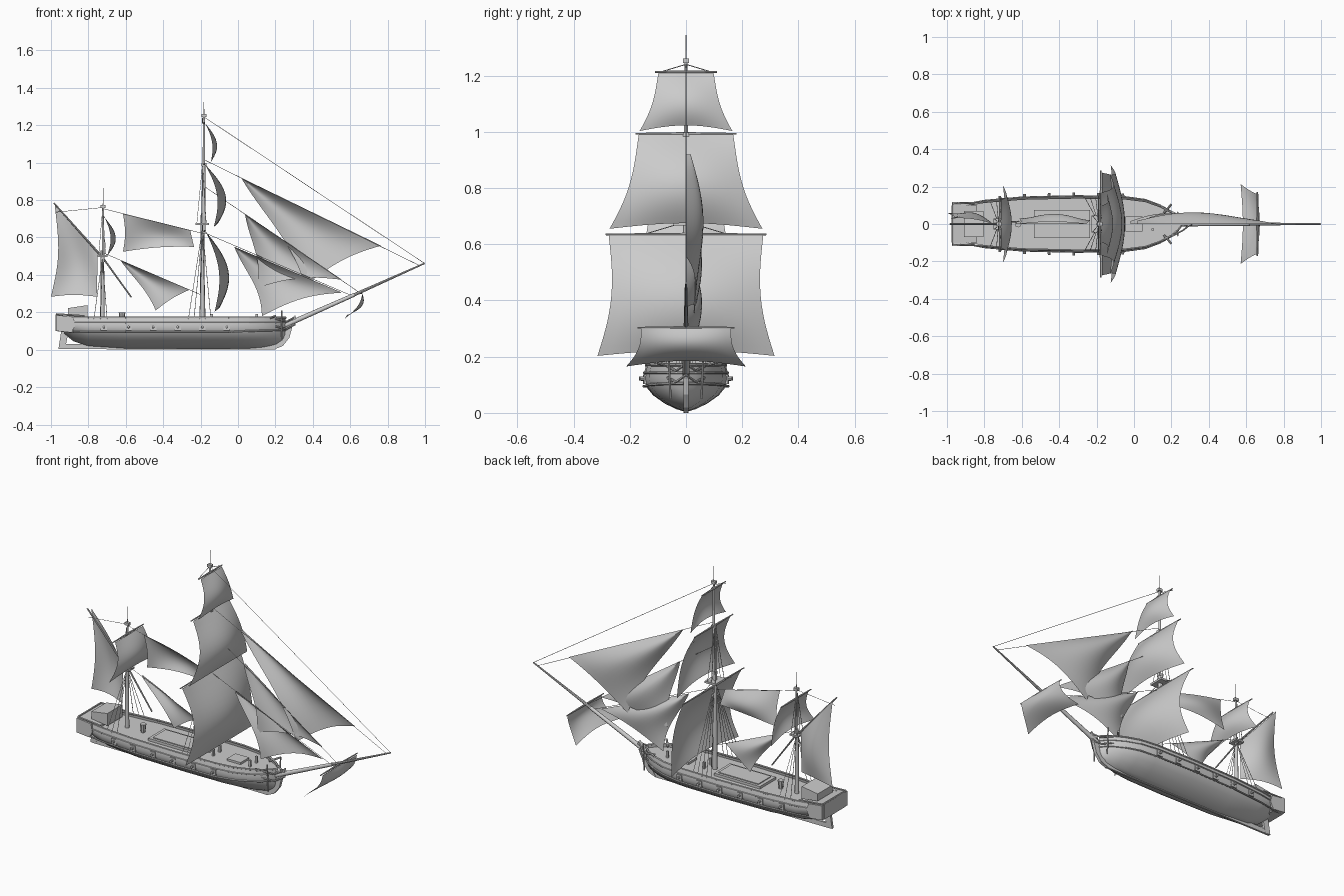
import bpy, bmesh, math
from mathutils import Vector

if "Cube" in bpy.data.objects:
    bpy.data.objects.remove(bpy.data.objects["Cube"])

grey = bpy.data.materials.new("plain_grey")
grey.use_nodes = True
grey.diffuse_color = (0.6, 0.6, 0.6, 1)
grey.node_tree.nodes["Principled BSDF"].inputs["Base Color"].default_value = (0.6, 0.6, 0.6, 1)


def finish(name, bm, smooth=False):
    """Turn a bmesh into an object with clean normals and shading."""
    bmesh.ops.remove_doubles(bm, verts=bm.verts, dist=1e-5)
    bmesh.ops.recalc_face_normals(bm, faces=bm.faces)
    me = bpy.data.meshes.new(name)
    for f in bm.faces:
        f.smooth = smooth
    bm.to_mesh(me)
    bm.free()
    me.materials.append(grey)
    if smooth:
        me.set_sharp_from_angle(angle=math.radians(40))
    ob = bpy.data.objects.new(name, me)
    bpy.context.collection.objects.link(ob)
    return ob


def grid(bm, rows):
    vs = [[bm.verts.new(p) for p in row] for row in rows]
    for a, b in zip(vs, vs[1:]):
        for i in range(len(a) - 1):
            bm.faces.new((a[i], a[i + 1], b[i + 1], b[i]))


def add_spar(bm, a, b, r1, r2, sides):
    a, b = Vector(a), Vector(b)
    rot = (b - a).to_track_quat('Z', 'Y').to_matrix().to_4x4()
    rot.translation = (a + b) / 2
    bmesh.ops.create_cone(bm, cap_ends=True, segments=sides, radius1=r1, radius2=r2,
                          depth=(b - a).length, matrix=rot)


def spars(name, segments, r1, r2=None, sides=8):
    bm = bmesh.new()
    for a, b in segments:
        add_spar(bm, a, b, r1, r1 if r2 is None else r2, sides)
    return finish(name, bm, sides > 4)


def rail(name, paths, r):
    spars(name, [seg for p in paths for seg in zip(p, p[1:])], r, sides=6)


def prism(name, outline, half):
    """Side outline in x and z, extruded across the ship."""
    bm = bmesh.new()
    a, b = [[bm.verts.new((x, s * half, z)) for x, z in outline] for s in (-1, 1)]
    bm.faces.new(a)
    bm.faces.new(b)
    for i in range(len(a)):
        bm.faces.new((a[i - 1], a[i], b[i], b[i - 1]))
    return finish(name, bm)


def boxes(name, centres, size):
    bm = bmesh.new()
    for c in centres:
        res = bmesh.ops.create_cube(bm, size=1)
        bmesh.ops.scale(bm, vec=size, verts=res["verts"])
        bmesh.ops.translate(bm, vec=c, verts=res["verts"])
    return finish(name, bm)


def sail(name, tl, tr, bl, br, belly, hollow=0.1, arch=0.02, square=True, n=14):
    """Curved cloth between four corners."""
    tl, tr, bl, br, belly = map(Vector, (tl, tr, bl, br, belly))
    rows = []
    for j in range(n + 1):
        v = j / n
        sv = math.sin(math.pi * v)
        row = []
        for i in range(n + 1):
            u = i / n
            su = math.sin(math.pi * u)
            if square:
                w = 0.5 + (u - 0.5) * (1 - hollow * sv)
                fill = sv * (0.55 + 0.45 * su) + 0.3 * su * v
            else:
                w = u * (1 - hollow * sv)
                fill = su * (0.3 + 0.7 * sv)
            p = tl.lerp(tr, w).lerp(bl.lerp(br, w), v) + belly * fill
            p.z += arch * su * v ** 3
            row.append(p)
        rows.append(row)
    bm = bmesh.new()
    grid(bm, rows)
    return finish(name, bm, True)


# Hull: stations give x, half width and keel height
stations = [(-0.93, .100, .085), (-0.88, .110, .045), (-0.8, .125, .018), (-0.6, .143, .005),
            (-0.3, .150, .003), (-0.05, .145, .003), (0.06, .130, .005), (0.14, .100, .012),
            (0.2, .066, .025), (0.235, .035, .042), (0.255, .008, .06)]
frame = [(0, 0), (.22, .06), (.5, .18), (.78, .36), (.95, .55), (1, .7), (.99, .85), (.95, 1)]
RAIL, DECK = 0.168, 0.152


def half_width(x):
    for a, b in zip(stations, stations[1:]):
        if a[0] <= x <= b[0]:
            return a[1] + (b[1] - a[1]) * (x - a[0]) / (b[0] - a[0])
    return stations[0][1]


half = [(-fy, fz) for fy, fz in frame[:0:-1]]
bm = bmesh.new()
grid(bm, [[(x, fy * w, zk + (RAIL - zk) * fz) for fy, fz in half + frame] for x, w, zk in stations])
finish("hull", bm, True)

bm = bmesh.new()
grid(bm, [[(x, s * w * 0.96, DECK) for s in (-1, 1)] for x, w, _ in stations])
finish("deck", bm)

# Rails and wales following the hull side
for label, frac, z, r in (("gunwale", .94, RAIL + .003, .006), ("upper_wale", 1, .143, .004),
                          ("lower_wale", 1, .095, .005)):
    rail(label, [[(x, s * w * frac, z + .02 * max(0, x) ** 0.5 * (z < .1)) for x, w, _ in stations]
                 for s in (-1, 1)], r)
prism("keel", [(-.955, .003), (.2, 0), (.22, .03), (-.93, .03)], .006)
prism("rudder", [(-.96, .005), (-.925, .005), (-.905, .10), (-.945, .10)], .007)
prism("stem", [(.19, 0), (.24, .02), (.275, .065), (.29, .12), (.312, .165), (.305, .185),
               (.285, .165), (.25, .13), (.22, .05)], .009)
rail("head_rails", [[(.2, s * .066, z), (.26, s * .035, z - .015), (.305, 0, z + .01)]
                    for s in (-1, 1) for z in (.125, .165)], .005)

# Stern with side galleries and skylight
prism("stern_gallery", [(-.975, .188), (-.975, .1), (-.9, .09), (-.84, .13), (-.84, .165)], .098)
for side, s in (("left", 1), ("right", -1)):
    g = prism(side + "_gallery", [(-.972, .185), (-.972, .1), (-.89, .092), (-.87, .13), (-.88, .175)], .01)
    g.location.y = s * .107
prism("stern_cabin", [(-.91, .18), (-.91, .222), (-.805, .238), (-.805, .165)], .07)
rail("stern_rail", [[(-.82, s * .115, .18), (-.97, s * .108, .19), (-.97, 0, .19)] for s in (-1, 1)], .005)

# Guns and their ports
gun_x = [-.717 + .1315 * i for i in range(6)]
sides = (-1, 1)
spars("guns", [((x, s * (half_width(x) - .03), .12), (x, s * (half_width(x) + .018), .122))
               for x in gun_x for s in sides], .009, .007)
boxes("gun_ports", [(x, s * (half_width(x) - .004), .12) for x in gun_x for s in sides], (.034, .016, .034))

# Deck fittings
boxes("main_hatch", [(-.385, 0, .159)], (.3, .15, .016))
boxes("hatch_cover", [(-.385, 0, .169)], (.26, .12, .006))
boxes("fore_hatch", [(.0, 0, .157)], (.09, .08, .014))
spars("capstan", [((-.62, 0, .15), (-.62, 0, .2))], .012, .018)
boxes("bitts", [(x, s * .03, .17) for x in (-.14, .1) for s in sides], (.012, .012, .04))
spars("catheads", [((.16, s * .06, .165), (.2, s * .105, .18)) for s in sides], .006)
spars("anchors", [((.235, s * .055, .05), (.235, s * .062, .21)) for s in sides], .004)

# Masts, tops and bowsprit
MAIN, MIZ = -.19, -.725
spars("main_lower_mast", [((MAIN, 0, .05), (MAIN, 0, .72))], .014, .010, 12)
spars("main_topmast", [((MAIN + .008, 0, .62), (MAIN + .008, 0, 1.25))], .009, .006, 10)
spars("main_pole", [((MAIN + .008, 0, 1.2), (MAIN + .008, 0, 1.345))], .003, .001, 6)
spars("mizzen_mast", [((MIZ, 0, .05), (MIZ, 0, .53))], .013, .009, 12)
spars("mizzen_topmast", [((MIZ + .004, 0, .47), (MIZ + .004, 0, .77))], .007, .005, 10)
spars("mizzen_pole", [((MIZ + .004, 0, .75), (MIZ + .004, 0, .865))], .003, .001, 6)
boxes("main_top", [(MAIN, 0, .672)], (.072, .09, .012))
boxes("mizzen_top", [(MIZ, 0, .5)], (.055, .06, .01))
boxes("mast_caps", [(MAIN + .004, 0, .72), (MAIN + .008, 0, .99), (MAIN + .008, 0, 1.252),
                    (MIZ + .004, 0, .765)], (.026, .02, .016))
spars("bowsprit", [((.2, 0, .107), (.62, 0, .293))], .014, .010, 10)
spars("jib_boom", [((.6, 0, .284), (.998, 0, .462))], .009, .004, 8)
spars("gaff", [((MIZ - .01, 0, .505), (-.985, 0, .785))], .006, .004)
spars("lowered_spar", [((MIZ, .012, .495), (-.57, .012, .28))], .005, .004)

# Square sails and yards: mast x, top z, bottom z, top half, bottom half, foot x, belly
square_sails = [("main_course", -.172, .632, .203, .275, .315, -.125, .085),
                ("main_topsail", -.175, .99, .655, .168, .272, -.13, .075),
                ("main_topgallant", -.175, 1.21, 1.003, .098, .165, -.145, .04),
                ("mizzen_topsail", -.712, .705, .5, .13, .205, -.7, .045),
                ("spritsail", .665, .3, .165, .16, .213, .57, .04)]
for name, x, zt, zb, wt, wb, xb, belly in square_sails:
    sail(name, (x, -wt, zt), (x, wt, zt), (xb, -wb, zb), (xb, wb, zb), (belly, 0, 0))
    for s in sides:
        spars(name + "_yard_" + ("left" if s > 0 else "right"),
              [((x - .006, 0, zt + .003), (x - .006, s * (wt + .012), zt + .003))], .006, .003)

# Fore-and-aft sails: upper luff, upper leech, lower luff, lower leech, belly
fore_aft = [("outer_jib", (.016, 0, .92), (.016, 0, .92), (.765, 0, .556), (.36, .03, .345), .055, .1),
            ("inner_jib", (.037, 0, .727), (.037, 0, .727), (.556, 0, .374), (.1, .03, .33), .05, .1),
            ("fore_staysail", (-.02, 0, .55), (-.02, 0, .55), (.556, 0, .305), (.128, .03, .18), .05, .1),
            ("upper_staysail", (-.256, 0, .64), (-.615, 0, .727), (-.235, .02, .55), (-.615, .03, .524), .04, .03),
            ("lower_staysail", (-.63, 0, .48), (-.63, 0, .48), (-.26, 0, .32), (-.44, .03, .21), .035, .1),
            ("spanker", (-.75, 0, .513), (-.98, .03, .775), (-.755, 0, .283), (-1, .06, .283), .04, .12)]
for name, tl, tr, bl, br, belly, hollow in fore_aft:
    sail(name, tl, tr, bl, br, (0, belly, 0), hollow, .03 if "jib" in name or "fore" in name else 0.01, False)

# Stays in the centre plane
stays = [(MAIN, 1.25, .995, .463), (MAIN, 1.02, .97, .45), (MAIN, .88, .65, .305), (MAIN, .63, .61, .288),
         (MIZ, .755, MAIN, .622), (MIZ, .52, MAIN, .29), (MIZ, .76, -.975, .735)]
spars("stays", [((a, 0, b), (c, 0, d)) for a, b, c, d in stays], .0013, sides=4)

# Shrouds fan from the tops to the rails
ropes = []
for s in sides:
    for i in range(5):
        x = MAIN - .075 + .03 * i
        ropes.append(((MAIN, s * .008, .65), (x, s * half_width(x) * .97, .165)))
    for i in range(3):
        ropes.append(((MAIN, s * .006, .99), (MAIN - .03 + .025 * i, s * .042, .675)))
        x = MIZ - .045 + .035 * i
        ropes.append(((MIZ, s * .006, .49), (x, s * half_width(x) * .97, .165)))
        ropes.append(((MIZ, s * .005, .74), (MIZ - .02 + .02 * i, s * .028, .503)))
    ropes.append(((MAIN, 0, 1.24), (MAIN, s * .1, 1.21)))
    ropes.append(((MAIN, 0, .68), (MAIN, s * .15, .635)))
spars("shrouds", ropes, .0016, sides=4)
